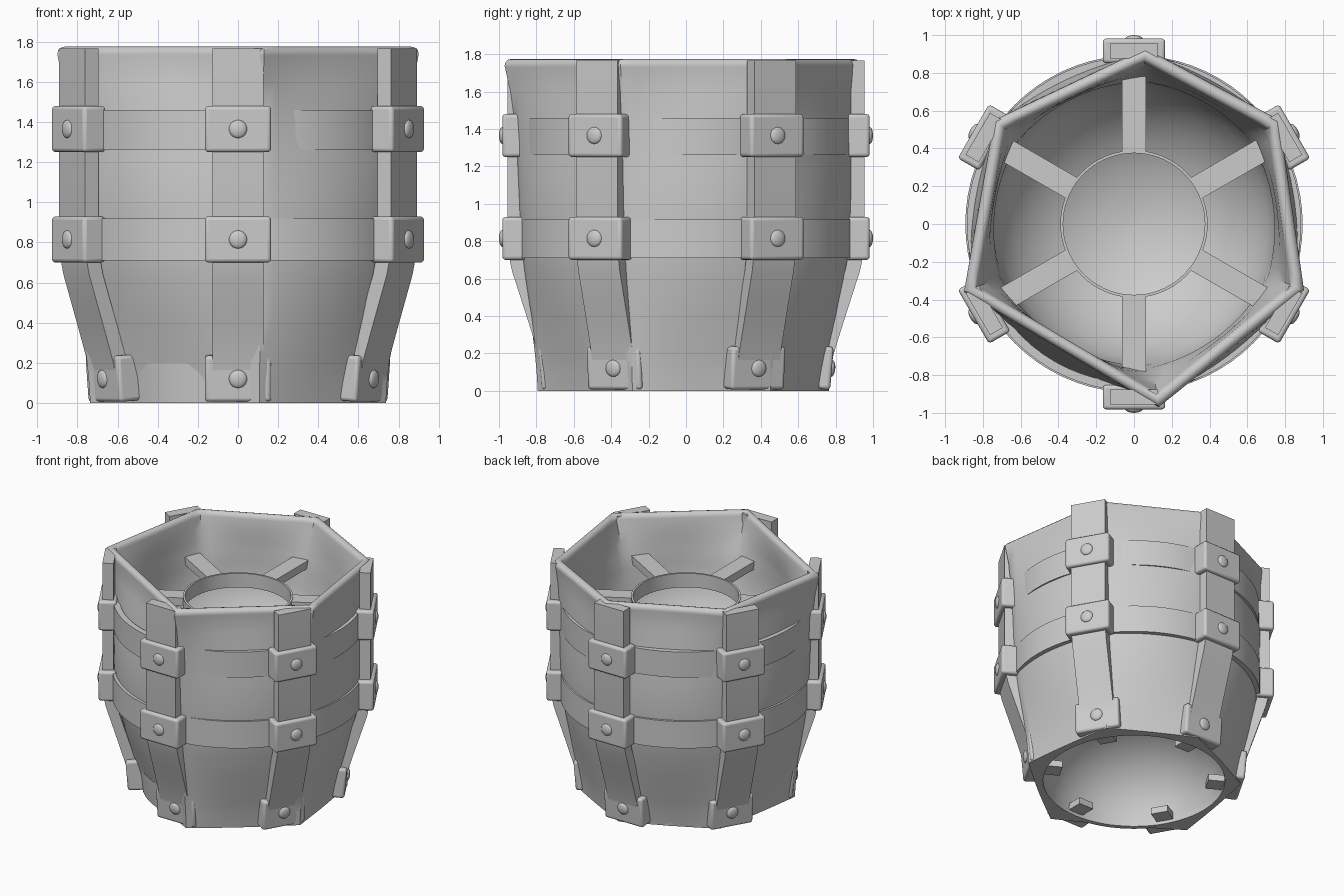
import bpy, bmesh, math
from mathutils import Vector, Matrix

if "Cube" in bpy.data.objects:
    bpy.data.objects.remove(bpy.data.objects["Cube"])

# Slightly irregular six-sided rim outline
HEX = [(.9, -.35), (.77, .55), (.06, .93), (-.74, .55), (-.9, -.36), (.13, -.97)]


def hex_r(a):
    d = Vector((math.cos(a), math.sin(a)))
    best = 9
    for i in range(6):
        p, q = Vector(HEX[i]), Vector(HEX[(i + 1) % 6])
        e = q - p
        den = d.x * e.y - d.y * e.x
        if den > 1e-6:
            best = min(best, (p.x * e.y - p.y * e.x) / den)
    return best


def finish(bm, name, angle=35):
    bmesh.ops.recalc_face_normals(bm, faces=bm.faces)
    me = bpy.data.meshes.new(name)
    bm.to_mesh(me)
    bm.free()
    ob = bpy.data.objects.new(name, me)
    bpy.context.collection.objects.link(ob)
    bpy.ops.object.select_all(action='DESELECT')
    ob.select_set(True)
    bpy.context.view_layer.objects.active = ob
    bpy.ops.object.shade_smooth_by_angle(angle=math.radians(angle))
    return ob


def loft(name, profile, angles, closed=False, smooth=35):
    """profile rows: (z, round radius, hex scale, hex weight)"""
    bm = bmesh.new()
    rings = []
    for z, r, s, w in profile:
        ring = []
        for a in angles:
            rad = r * (1 - w) + hex_r(a) * s * w
            ring.append(bm.verts.new((rad * math.cos(a), rad * math.sin(a), z)))
        rings.append(ring)
    pairs = list(zip(rings, rings[1:]))
    if closed:
        pairs.append((rings[-1], rings[0]))
    n = len(angles)
    for a, b in pairs:
        for i in range(n):
            j = (i + 1) % n
            bm.faces.new((a[i], a[j], b[j], b[i]))
    if not closed:
        bm.faces.new(rings[0])
        bm.faces.new(rings[-1])
    return finish(bm, name, smooth)


# Angles hitting every rim corner exactly
corner = [math.atan2(y, x) for x, y in HEX]
angles = []
for i in range(6):
    a, b = corner[i], corner[(i + 1) % 6]
    if b < a:
        b += 2 * math.pi
    angles += [a + (b - a) * k / 14 for k in range(14)]

# Tub body: deep underside hollow, outer wall, rounded six-sided rim, deep bowl
body = []
for k in range(9):
    t = math.radians(88 - 11 * k)
    body.append((.55 * math.sin(t), .65 * math.cos(t), 1, 0))
body += [(0, .655, 1, 0), (0, .73, .825, .9)]
for z, r, w in ((.1, .76, .8), (.2, .79, .68), (.4, .835, .42), (.6, .87, .25), (.8, .893, .15),
                (1.0, .90, .15), (1.2, .905, .25), (1.4, .905, .45), (1.6, .9, .75), (1.73, .9, 1)):
    body.append((z, r, .825 + .175 * z / 1.75, w))
for k in range(7):
    t = math.radians(30 * k)
    body.append((1.74 + .035 * math.sin(t), .9, .96 + .04 * math.cos(t), 1))
body += [(1.66, .84, .895, .85), (1.58, .81, .87, .65), (1.5, .785, .85, .4), (1.4, .76, .8, .2)]
for k in range(1, 9):
    t = math.radians(11 * k)
    body.append((1.4 - .7 * math.sin(t), .76 * math.cos(t), 1, 0))
loft("tub_body", body, angles, smooth=42)


# Plain round bands
def band(name, z0, z1, r0, r1, inner):
    circ = [2 * math.pi * k / 72 for k in range(72)]
    loft(name, [(z0, inner, 1, 0), (z0, r0, 1, 0), (z1, r1, 1, 0), (z1, inner, 1, 0)], circ, True)


band("upper_band", 1.26, 1.46, .885, .885, .84)
band("lower_band", .71, .92, .893, .893, .84)
band("base_band", 0, .2, .68, .70, .645)
band("inner_collar", 1.38, 1.49, .39, .39, .375)


def box(bm, size, loc, mat=Matrix()):
    r = bmesh.ops.create_cube(bm, size=1)
    bmesh.ops.transform(bm, matrix=mat @ Matrix.Translation(loc) @ Matrix.Diagonal((*size, 1)),
                        verts=r['verts'])


def strap(rot, name):
    outer = [(.955, 1.765), (.955, .76), (.93, .64), (.885, .50), (.84, .36), (.79, .2), (.755, .01)]
    bm = bmesh.new()
    rows = []
    for r, z in outer:
        rows.append([bm.verts.new(rot @ Vector((x, y, z)))
                     for x, y in ((r, -.128), (r, .128), (r - .08, .128), (r - .08, -.128))])
    for a, b in zip(rows, rows[1:]):
        for i in range(4):
            j = (i + 1) % 4
            bm.faces.new((a[i], a[j], b[j], b[i]))
    bm.faces.new(rows[0])
    bm.faces.new(rows[-1])
    finish(bm, name)


def clamp(rot, name, r, z, h, tilt=0):
    m = rot @ Matrix.Translation((r, 0, z)) @ Matrix.Rotation(tilt, 4, 'Y')
    bm = bmesh.new()
    box(bm, (.13, .33, h), (-.065, 0, 0), m)
    ob = finish(bm, name)
    bev = ob.modifiers.new("soft_edges", 'BEVEL')
    bev.width = .018
    bev.segments = 3
    # Rivet head
    bm = bmesh.new()
    bmesh.ops.create_uvsphere(bm, u_segments=16, v_segments=10, radius=1,
                              matrix=m @ Matrix.Diagonal((.018, .045, .045, 1)))
    finish(bm, name + "_rivet")


# Six straps, their clamps, and the spokes above and below
for k in range(6):
    rot = Matrix.Rotation(math.radians(30 + 60 * k), 4, 'Z')
    strap(rot, f"strap_{k}")
    clamp(rot, f"upper_clamp_{k}", .982, 1.365, .23)
    clamp(rot, f"middle_clamp_{k}", .982, .815, .23)
    clamp(rot, f"base_clamp_{k}", .78, .12, .23, .08)
    bm = bmesh.new()
    box(bm, (.43, .125, .06), (.595, 0, 1.455), rot)
    finish(bm, f"bowl_spoke_{k}")
    bm = bmesh.new()
    box(bm, (.15, .125, .05), (.60, 0, .05), rot)
    finish(bm, f"underside_spoke_{k}")
